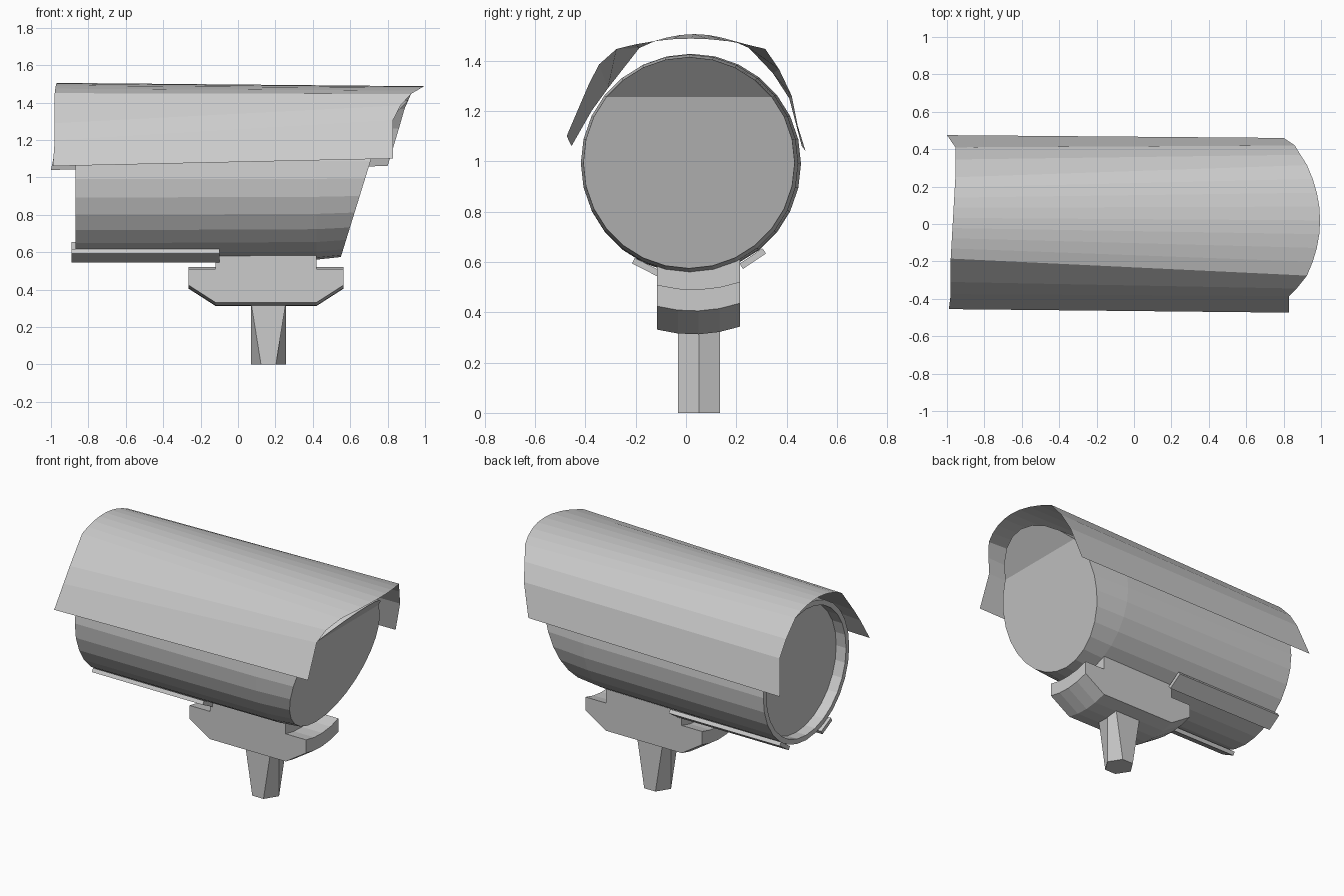
import bpy, bmesh, math
from mathutils import Matrix

if "Cube" in bpy.data.objects:
    bpy.data.objects.remove(bpy.data.objects["Cube"], do_unlink=True)

grey = bpy.data.materials.new("light_grey")
grey.use_nodes = True
grey.diffuse_color = (0.6, 0.6, 0.6, 1)
grey.node_tree.nodes["Principled BSDF"].inputs["Base Color"].default_value = (0.6, 0.6, 0.6, 1)


def finish(name, bm, recalc=True):
    if recalc:
        bmesh.ops.recalc_face_normals(bm, faces=bm.faces)
    mesh = bpy.data.meshes.new(name)
    bm.to_mesh(mesh)
    bm.free()
    mesh.materials.append(grey)
    obj = bpy.data.objects.new(name, mesh)
    bpy.context.collection.objects.link(obj)
    return obj


def loft(bm, sections, closed=True):
    """Skin consecutive sections with quads and return the vertex rows."""
    rows = [[bm.verts.new(p) for p in s] for s in sections]
    for a, b in zip(rows, rows[1:]):
        n = len(a)
        for i in range(n if closed else n - 1):
            j = (i + 1) % n
            bm.faces.new((a[i], a[j], b[j], b[i]))
    return rows


# Housing: round barrel with recessed rear and slanted window end
SIDES = 28


def ring(x, y, z, r):
    pts = []
    for i in range(SIDES):
        a = math.tau * i / SIDES
        pts.append((x, y + r * math.cos(a), z + r * math.sin(a)))
    return pts


def window_x(z):
    crease = 1.255
    return 0.55 + 0.31 * (min(z, crease) - 0.575) + 0.95 * max(z - crease, 0)


front = [(window_x(z), y, z) for x, y, z in ring(0, 0.012, 0.994, 0.42)]
bm = bmesh.new()
rows = loft(bm, [
    ring(-0.8, 0.02, 0.99, 0.405),
    ring(-0.87, 0.02, 0.99, 0.405),
    ring(-0.87, 0.02, 0.99, 0.437),
    ring(-0.42, 0.018, 0.99, 0.435),
    ring(0.42, 0.014, 0.992, 0.432),
    front,
])
bm.faces.new(rows[0])
glass = rows[-1]
bm.faces.new(glass[3:12])                 # upper brow of the window
bm.faces.new(glass[11:] + glass[:4])      # main window
finish("housing", bm)

# Sunshield: thin bent sheet, rounded at its forward edge
rear_side = [(-0.99, -0.455, 1.06), (-0.98, -0.375, 1.20), (-0.98, -0.31, 1.29)]
rear_far = [(-0.955, 0.345, 1.35), (-0.955, 0.41, 1.25), (-1.0, 0.475, 1.04)]
tip_side = [(0.83, -0.474, 1.10), (0.83, -0.385, 1.308), (0.87, -0.345, 1.385)]
tip_far = [(0.89, 0.37, 1.365), (0.86, 0.42, 1.26), (0.80, 0.46, 1.06)]


def crown(x0, x1, y0, y1, z_edge, z_top, bow):
    pts = []
    for i in range(9):
        t = i / 8
        lift = 1 - (2 * t - 1) ** 2
        pts.append((x0 + (x1 - x0) * t + bow * lift, y0 + (y1 - y0) * t,
                    z_edge + (z_top - z_edge) * lift))
    return pts


bm = bmesh.new()
loft(bm, [
    rear_side + crown(-0.98, -0.955, -0.185, 0.25, 1.45, 1.505, 0) + rear_far,
    tip_side + crown(0.925, 0.925, -0.276, 0.315, 1.446, 1.487, 0.07) + tip_far,
], closed=False)
bmesh.ops.reverse_faces(bm, faces=bm.faces)
shield = finish("sunshield", bm, recalc=False)
if sum(p.normal.z for p in shield.data.polygons) < 0:
    shield.data.flip_normals()

# Runners: two slim strips under the barrel
for name, y, z, tilt in (("front_runner", -0.16, 0.58, -27), ("rear_runner", 0.265, 0.613, 34)):
    bm = bmesh.new()
    place = (Matrix.Translation((-0.495, y, z)) @ Matrix.Rotation(math.radians(tilt), 4, 'X')
             @ Matrix.Diagonal((0.79, 0.11, 0.025, 1)))
    bmesh.ops.create_cube(bm, size=1, matrix=place)
    finish(name, bm)

# Saddle bracket: notched profile swept over a gently curved underside
half = [(0.27, 0.66), (0.27, 0.49), (0.415, 0.49), (0.415, 0.405), (0.27, 0.312)]
profile = half + [(-x, z) for x, z in reversed(half)]
sections = []
for i in range(5):
    y = -0.115 + 0.33 * i / 4
    sag = 0.9 * (y - 0.03) ** 2
    sections.append([(0.15 + x, y, z if z > 0.6 else z + sag) for x, z in profile])
bm = bmesh.new()
rows = loft(bm, sections)
bm.faces.new(rows[0])
bm.faces.new(rows[-1])
finish("saddle_bracket", bm)

# Stem: square at the top, narrowing to a hexagonal foot
def stem_ring(z, half_edge):
    cx, cy, w, d = 0.163, 0.052, 0.093, 0.083
    return [(cx - w, cy, z), (cx - half_edge, cy - d, z), (cx + half_edge, cy - d, z),
            (cx + w, cy, z), (cx + half_edge, cy + d, z), (cx - half_edge, cy + d, z)]


bm = bmesh.new()
rows = loft(bm, [stem_ring(0, 0.04), stem_ring(0.33, 0.093)])
for row in rows:
    bm.faces.new(row)
finish("stem", bm)
